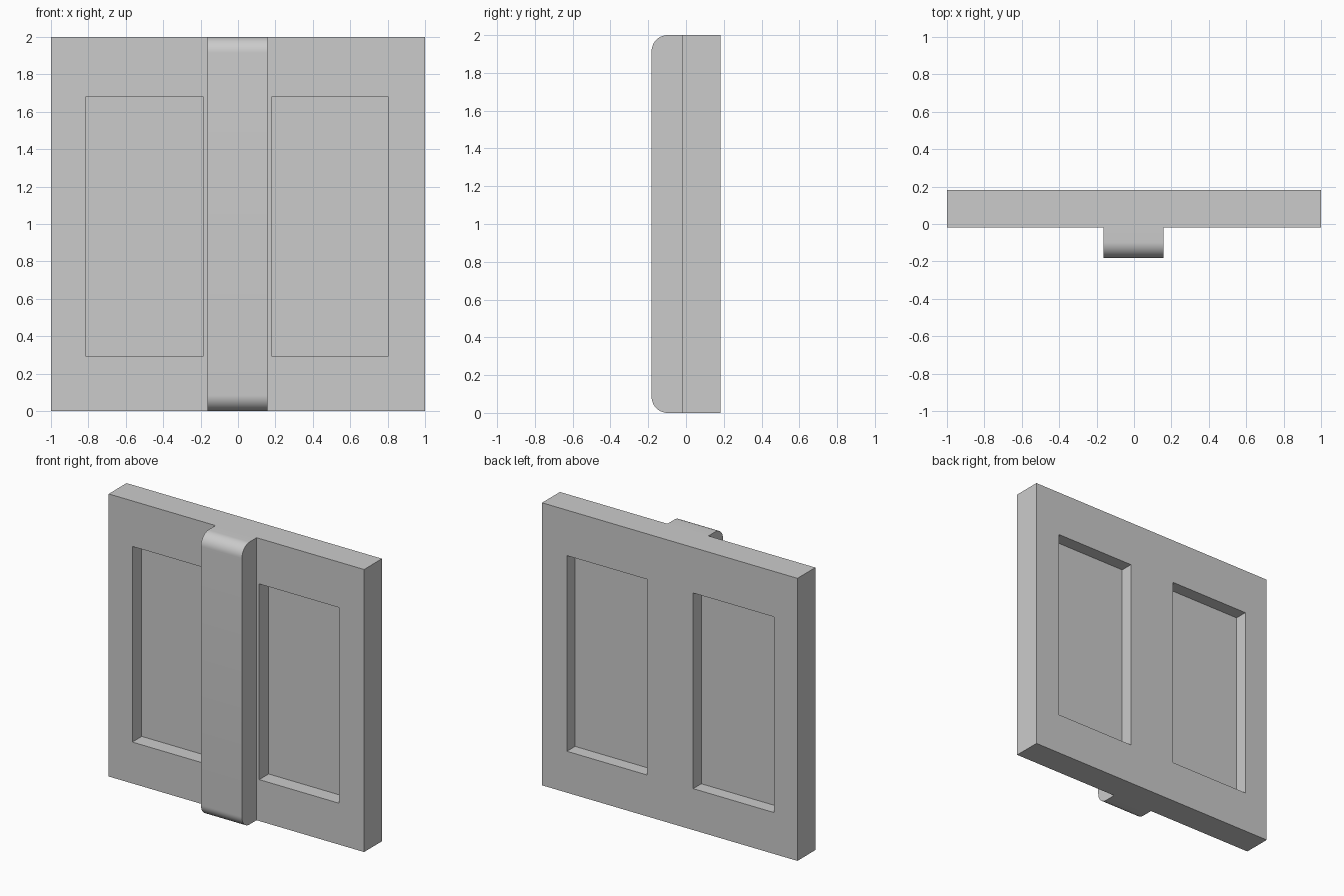
import bpy, bmesh, math

if "Cube" in bpy.data.objects:
    bpy.data.objects.remove(bpy.data.objects["Cube"])


def box(name, x, y, z):
    """Box from (min, max) ranges on each axis."""
    bm = bmesh.new()
    bmesh.ops.create_cube(bm, size=1)
    for v in bm.verts:
        v.co = [r[0] + (c + 0.5) * (r[1] - r[0]) for c, r in zip(v.co, (x, y, z))]
    me = bpy.data.meshes.new(name)
    bm.to_mesh(me)
    bm.free()
    ob = bpy.data.objects.new(name, me)
    bpy.context.collection.objects.link(ob)
    return ob


def apply(ob, mod):
    bpy.context.view_layer.objects.active = ob
    bpy.ops.object.modifier_apply(modifier=mod.name)


FRONT, BACK = -0.018, 0.182
OPENINGS = [(-0.815, -0.184), (0.179, 0.805)]
Z = (0.293, 1.678)

# Slab with recesses on both faces, leaving a thin web in the middle
panel = box("panel", (-1, 1), (FRONT, BACK), (0, 2))
for xr in OPENINGS:
    for yr in ((FRONT - 0.1, 0.087), (0.091, BACK + 0.1)):
        cutter = box("recess_cutter", xr, yr, Z)
        mod = panel.modifiers.new("recess", 'BOOLEAN')
        mod.object = cutter
        mod.operation = 'DIFFERENCE'
        mod.solver = 'EXACT'
        apply(panel, mod)
        bpy.data.objects.remove(cutter)

# Central upright strap with rounded front ends
R, YF, YB, STEPS = 0.085, -0.182, FRONT, 12
profile = [(YB, 0)]
for cz, start in ((R, -90), (2 - R, 180)):
    for i in range(STEPS + 1):
        a = math.radians(start - 90 * i / STEPS)
        profile.append((YF + R + R * math.cos(a), cz + R * math.sin(a)))
profile.append((YB, 2))

bm = bmesh.new()
face = bm.faces.new([bm.verts.new((-0.163, y, z)) for y, z in profile])
ext = bmesh.ops.extrude_face_region(bm, geom=[face])
verts = [g for g in ext["geom"] if isinstance(g, bmesh.types.BMVert)]
bmesh.ops.translate(bm, verts=verts, vec=(0.321, 0, 0))
bmesh.ops.recalc_face_normals(bm, faces=bm.faces)
me = bpy.data.meshes.new("strap")
bm.to_mesh(me)
bm.free()
strap = bpy.data.objects.new("strap", me)
bpy.context.collection.objects.link(strap)
bpy.ops.object.select_all(action='DESELECT')
strap.select_set(True)
bpy.context.view_layer.objects.active = strap
bpy.ops.object.shade_smooth_by_angle(angle=math.radians(30))
